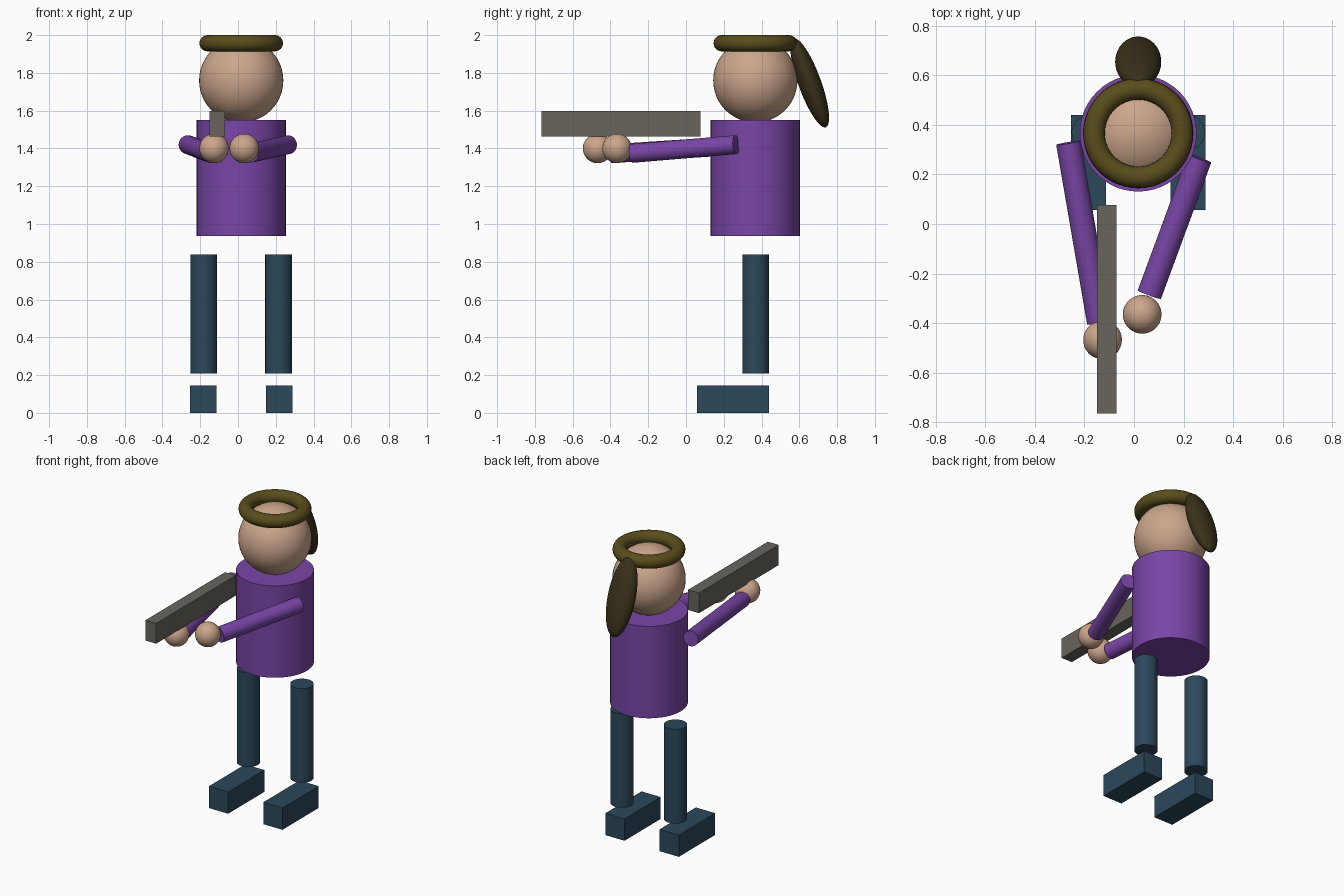
import bpy
from math import radians
from mathutils import Vector

if "Cube" in bpy.data.objects:
    bpy.data.objects.remove(bpy.data.objects["Cube"])

CX, CY = 0.017, 0.367  # vertical axis of the figure


def material(name, rgb):
    m = bpy.data.materials.new(name)
    m.diffuse_color = (*rgb, 1)
    m.use_nodes = True
    m.node_tree.nodes["Principled BSDF"].inputs["Base Color"].default_value = m.diffuse_color
    return m


skin = material("skin", (0.60, 0.38, 0.26))
purple = material("purple_cloth", (0.19, 0.06, 0.38))
navy = material("dark_blue_cloth", (0.025, 0.065, 0.105))
olive = material("olive_band", (0.10, 0.075, 0.012))
hair = material("dark_hair", (0.04, 0.03, 0.010))
metal = material("dull_metal", (0.14, 0.13, 0.11))


def finish(name, mat, smooth=True):
    ob = bpy.context.object
    ob.name = ob.data.name = name
    ob.data.materials.append(mat)
    if smooth:
        bpy.ops.object.shade_smooth_by_angle(angle=radians(35))
    return ob


def ball(name, mat, loc, radii, tilt=0):
    bpy.ops.mesh.primitive_uv_sphere_add(segments=48, ring_count=24, radius=1, location=loc)
    ob = bpy.context.object
    ob.scale = radii
    bpy.ops.object.transform_apply(location=False, rotation=False, scale=True)
    ob.rotation_euler.x = tilt
    return finish(name, mat)


def rod(name, mat, start, end, radius):
    a, b = Vector(start), Vector(end)
    bpy.ops.mesh.primitive_cylinder_add(vertices=48, radius=radius, depth=(b - a).length,
                                        location=(a + b) / 2)
    bpy.context.object.rotation_euler = (b - a).to_track_quat('Z', 'Y').to_euler()
    return finish(name, mat)


def box(name, mat, low, high):
    a, b = Vector(low), Vector(high)
    bpy.ops.mesh.primitive_cube_add(size=1, location=(a + b) / 2)
    bpy.context.object.scale = b - a
    bpy.ops.object.transform_apply(location=False, rotation=False, scale=True)
    return finish(name, mat, smooth=False)


# Torso and head
rod("torso", purple, (CX, CY, 0.936), (CX, CY, 1.55), 0.236)
ball("head", skin, (CX, CY, 1.76), (0.223, 0.223, 0.223))

# Headband and ponytail
bpy.ops.mesh.primitive_torus_add(major_segments=64, minor_segments=24, location=(CX, CY, 1.957),
                                 major_radius=0.178, minor_radius=0.043)
finish("headband", olive)
ball("ponytail", hair, (CX, 0.655, 1.747), (0.093, 0.06, 0.25), radians(20))

# Legs and feet
for side, s in (("left", -1), ("right", 1)):
    lx, fx = CX + s * 0.198, CX + s * 0.201
    rod(side + "_leg", navy, (lx, 0.369, 0.209), (lx, 0.369, 0.839), 0.071)
    box(side + "_foot", navy, (fx - 0.071, 0.057, 0), (fx + 0.071, 0.44, 0.146))

# Arms reaching forward, with hands
rod("left_arm", purple, (-0.265, 0.328, 1.42), (-0.14, -0.397, 1.372), 0.05)
rod("right_arm", purple, (0.265, 0.265, 1.42), (0.062, -0.285, 1.374), 0.05)
ball("left_hand", skin, (-0.127, -0.468, 1.40), (0.078,) * 3)
ball("right_hand", skin, (0.033, -0.365, 1.40), (0.078,) * 3)

# Long bar held in the hands
box("held_bar", metal, (-0.15, -0.765, 1.463), (-0.07, 0.077, 1.598))
